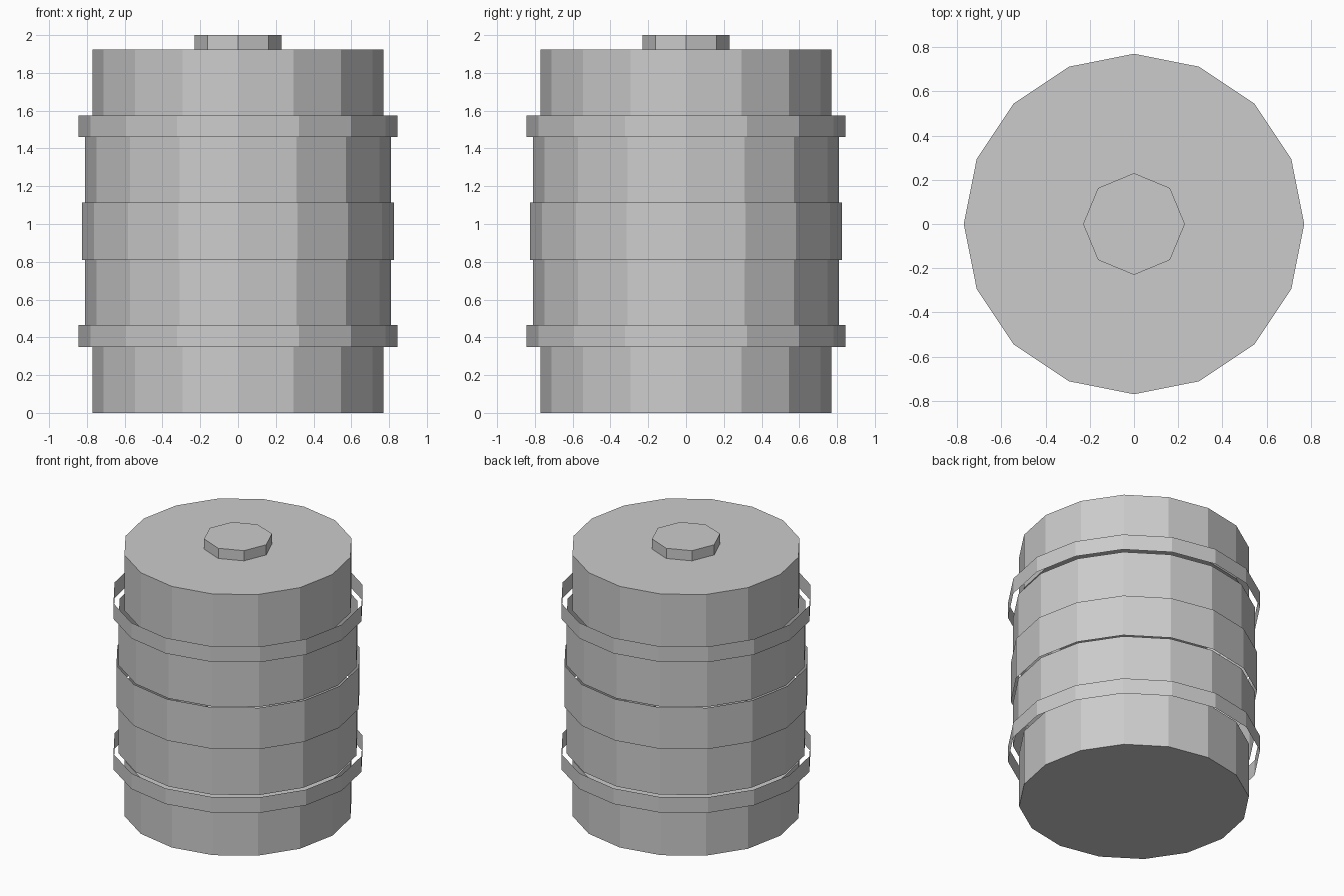
import bpy
import bmesh
from mathutils import Matrix

cube = bpy.data.objects.get("Cube")
if cube:
    bpy.data.objects.remove(cube, do_unlink=True)

grey = bpy.data.materials.new("plain_grey")
grey.use_nodes = True
colour = (0.6, 0.6, 0.6, 1)
grey.diffuse_color = colour
grey.node_tree.nodes["Principled BSDF"].inputs["Base Color"].default_value = colour


def cylinder(name, radius, bottom, top, sides=16, capped=True):
    """Flat-shaded upright cylinder, or an open band when not capped."""
    bm = bmesh.new()
    bmesh.ops.create_cone(
        bm, cap_ends=capped, segments=sides,
        radius1=radius, radius2=radius, depth=top - bottom,
        matrix=Matrix.Translation((0, 0, (top + bottom) / 2)))
    # Faces point outward, away from the axis
    bm.normal_update()
    for face in bm.faces:
        centre = face.calc_center_median()
        centre.z -= (top + bottom) / 2
        if face.normal.dot(centre) < 0:
            face.normal_flip()
    mesh = bpy.data.meshes.new(name)
    bm.to_mesh(mesh)
    bm.free()
    mesh.materials.append(grey)
    obj = bpy.data.objects.new(name, mesh)
    bpy.context.collection.objects.link(obj)
    return obj


HEIGHT = 1.925  # barrel height without the plug

# Parts that repeat at both ends of the barrel
parts = [
    ("end_drum", 0.77, 0, 0.41, True),
    ("hoop", 0.845, 0.35, 0.465, False),
    ("wall", 0.81, 0.465, 0.81, False),
]
for part, radius, low, high, capped in parts:
    cylinder("lower_" + part, radius, low, high, capped=capped)
    cylinder("upper_" + part, radius, HEIGHT - high, HEIGHT - low, capped=capped)

# Wide band around the middle
cylinder("middle_band", 0.825, 0.81, HEIGHT - 0.81, capped=False)

# Plug on the lid
cylinder("top_plug", 0.23, HEIGHT, 2, sides=8)
